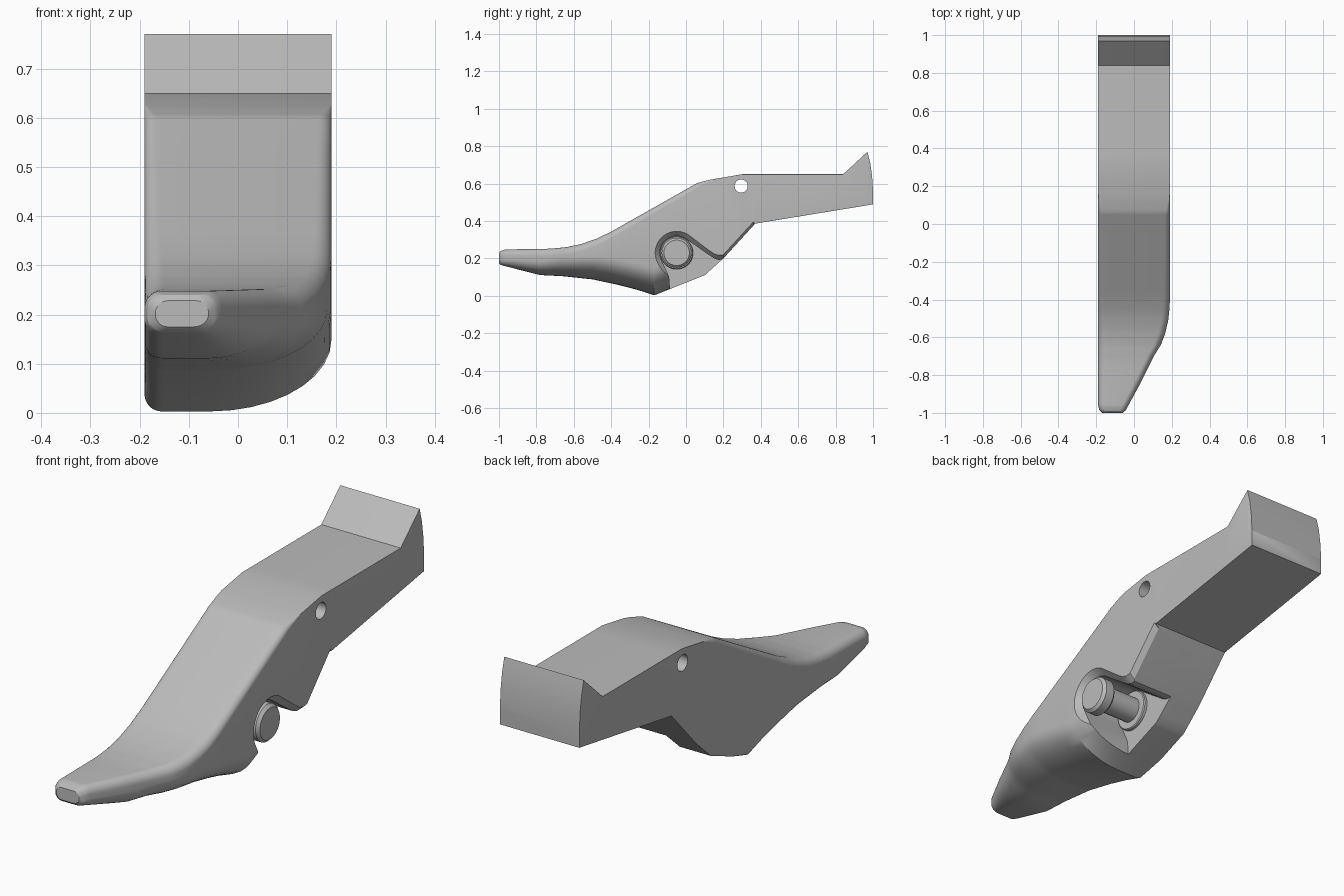
import bpy, bmesh, math

cube = bpy.data.objects.get("Cube")
if cube:
    bpy.data.objects.remove(cube, do_unlink=True)

grey = bpy.data.materials.new("grey_plastic")
grey.use_nodes = True
colour = (0.5, 0.5, 0.5, 1)
grey.diffuse_color = colour
grey.node_tree.nodes["Principled BSDF"].inputs["Base Color"].default_value = colour


def loft(name, rings):
    """Skin a list of equal-length rings and cap both ends."""
    bm = bmesh.new()
    loops = [[bm.verts.new(p) for p in ring] for ring in rings]
    for a, b in zip(loops, loops[1:]):
        for i in range(len(a)):
            j = (i + 1) % len(a)
            bm.faces.new((a[i], a[j], b[j], b[i]))
    bm.faces.new(loops[0])
    bm.faces.new(loops[-1])
    bmesh.ops.remove_doubles(bm, verts=bm.verts, dist=0.00001)
    bmesh.ops.recalc_face_normals(bm, faces=bm.faces)
    mesh = bpy.data.meshes.new(name)
    bm.to_mesh(mesh)
    bm.free()
    obj = bpy.data.objects.new(name, mesh)
    bpy.context.collection.objects.link(obj)
    mesh.materials.append(grey)
    return obj


def activate(obj):
    bpy.ops.object.select_all(action="DESELECT")
    obj.select_set(True)
    bpy.context.view_layer.objects.active = obj


def smooth(obj):
    activate(obj)
    bpy.ops.object.shade_smooth_by_angle(angle=math.radians(28))


def cut(obj, cutter):
    cutter.hide_render = True
    mod = obj.modifiers.new("cut", "BOOLEAN")
    mod.operation = "DIFFERENCE"
    mod.solver = "EXACT"
    mod.object = cutter
    activate(obj)
    bpy.ops.object.modifier_apply(modifier=mod.name)
    bpy.data.objects.remove(cutter, do_unlink=True)


def turned(name, profile, y, z, sides=48):
    """Round part along x from (x, radius) steps."""
    angles = [math.tau * i / sides for i in range(sides)]
    return loft(name, [[(x, y + r * math.cos(t), z + r * math.sin(t)) for t in angles]
                       for x, r in profile])


def sample(curve, y):
    if y <= curve[0][0]:
        return curve[0][1]
    for (y0, v0), (y1, v1) in zip(curve, curve[1:]):
        if y <= y1:
            return v0 + (v1 - v0) * (y - y0) / (y1 - y0)
    return curve[-1][1]


# Lever outline: top, bottom, side edges and corner roundings along its length
top = [(-1, .228), (-.99, .24), (-.965, .248), (-.72, .252), (-.64, .26), (-.56, .277),
       (-.48, .305), (-.4, .343), (.06, .603), (.13, .621), (.3, .65), (.84, .65),
       (.97, .77), (.985, .71), (.995, .64), (1, .56)]
bottom = [(-1, .175), (-.99, .165), (-.965, .158), (-.78, .111), (-.66, .105), (-.5, .088),
          (-.36, .058), (-.26, .032), (-.17, .003), (.1, .11), (.2, .2), (.37, .386), (1, .489)]
right = [(-1, -.06), (-.985, -.042), (-.965, -.032), (-.85, .03), (-.7, .105), (-.64, .142),
         (-.58, .165), (-.51, .181), (-.45, .188), (-.4, .19)]
left = [(-1, -.168), (-.985, -.184), (-.96, -.19)]
round_top = [(-1, .025), (-.965, .035), (-.6, .04), (.05, .028), (.16, .0005)]
round_left = [(-1, .025), (-.965, .035), (-.17, .035), (-.05, .0005)]
sweep_wide = [(-1, .03), (-.95, .05), (-.7, .16), (-.45, .24), (-.09, .25), (.08, .0005)]
sweep_high = [(-1, .025), (-.95, .04), (-.7, .09), (-.45, .13), (-.09, .15), (.08, .0005)]


def section(y):
    zt, zb, xr, xl, rt, rl, a, b = (sample(c, y) for c in (
        top, bottom, right, left, round_top, round_left, sweep_wide, sweep_high))
    corners = [(xr, zt, -rt, -rt, 0), (xl, zt, rt, -rt, 1),
               (xl, zb, rl, rl, 2), (xr, zb, -a, b, 3)]
    ring = []
    for x, z, dx, dz, quarter in corners:
        for i in range(10):
            t = math.pi / 2 * (quarter + i / 9)
            ring.append((x + dx + abs(dx) * math.cos(t), y, z + dz + abs(dz) * math.sin(t)))
    return ring


stations = {p[0] for c in (top, bottom, right, left, round_top, round_left, sweep_wide)
            for p in c}
lever = loft("lever_body", [section(y) for y in sorted(stations)])

# Chamfered pocket on one side, wrapping around the pin
PIN_Y, PIN_Z = -.05, .23


def pocket_ring(x, d):
    pts = [(-.13 + d, -.1), (-.11 + d, .03), (-.115 + d, .1), (-.13 + d, .135)]
    for i in range(19):
        t = math.radians(205 - 155 * i / 18)
        pts.append((PIN_Y + (.115 - d) * math.cos(t), PIN_Z + (.115 - d) * math.sin(t)))
    pts += [(.12, .245 - d), (.15, .225 - d), (.175, .217 - d), (.2, .22 - d),
            (.36, .395 - d), (.376, .38 - d), (.5, .2), (.5, -.1)]
    return [(x, y, z) for y, z in pts]


FLOOR = -.04
cut(lever, loft("pocket_cutter", [pocket_ring(x, d) for x, d in
                                  ((.25, 0), (.19, 0), (.16, .025), (FLOOR, .025))]))

# Pivot hole through the arm
cut(lever, turned("hole_cutter", [(-.3, .035), (.3, .035)], .295, .587))
smooth(lever)

# Headed pin with a collar at its base
smooth(turned("pin", [(FLOOR - .02, .055), (.125, .055), (.125, .07), (.135, .08),
                      (.175, .08), (.188, .068)], PIN_Y, PIN_Z))
smooth(turned("pin_collar", [(FLOOR - .01, .088), (FLOOR + .012, .088),
                             (FLOOR + .016, .084)], PIN_Y, PIN_Z))
